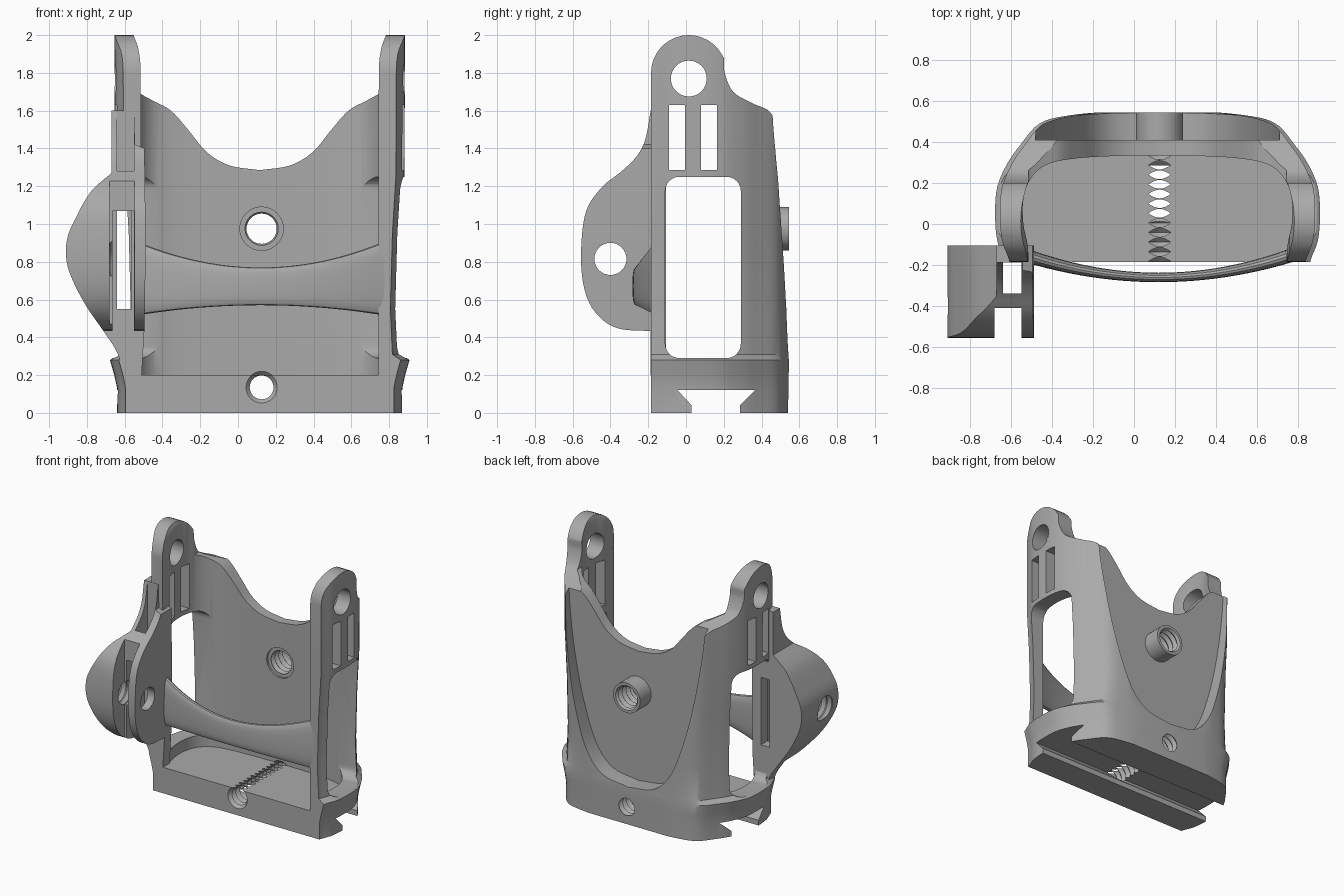
import bpy, bmesh, math
from mathutils import Vector

if "Cube" in bpy.data.objects:
    bpy.data.objects.remove(bpy.data.objects["Cube"], do_unlink=True)

grey = bpy.data.materials.new("satin grey")
grey.use_nodes = True
grey.diffuse_color = (0.4, 0.4, 0.4, 1)
grey.node_tree.nodes["Principled BSDF"].inputs["Base Color"].default_value = (0.4, 0.4, 0.4, 1)

CX = 0.115      # middle of the cuff
HX = 0.125      # middle of the screw holes


# ---------- helpers ----------
def place(axis, u, v, w):
    """Plane coordinates u, v and depth w along the axis."""
    return {"x": (w, u, v), "y": (u, w, v), "z": (u, v, w)}[axis]


def loft(name, rings):
    bm = bmesh.new()
    rows = [[bm.verts.new(p) for p in ring] for ring in rings]
    n = len(rows[0])
    for a, b in zip(rows, rows[1:]):
        for i in range(n):
            j = (i + 1) % n
            bm.faces.new((a[i], a[j], b[j], b[i]))
    bm.faces.new(rows[0])
    bm.faces.new(rows[-1])
    bmesh.ops.recalc_face_normals(bm, faces=bm.faces)
    mesh = bpy.data.meshes.new(name)
    bm.to_mesh(mesh)
    bm.free()
    obj = bpy.data.objects.new(name, mesh)
    bpy.context.collection.objects.link(obj)
    mesh.materials.append(grey)
    return obj


def prism(name, axis, pts, a, b):
    return loft(name, [[place(axis, u, v, w) for u, v in pts] for w in (a, b)])


def lathe(name, axis, u, v, rings, n=32):
    """Rings are (depth, radius) pairs around an axis through u, v."""
    turns = [math.tau * i / n for i in range(n)]
    return loft(name, [[place(axis, u + r * math.cos(t), v + r * math.sin(t), w) for t in turns]
                       for w, r in rings])


def thread(start, end, inner, outer, pitch=0.047):
    count = int((end - start) / pitch * 2)
    return [(start + i * pitch / 2, outer if i % 2 else inner) for i in range(count + 1)]


def curve(pts, steps=5):
    """Smooth curve through the points."""
    p = [Vector(q) for q in pts]
    p = [2 * p[0] - p[1]] + p + [2 * p[-1] - p[-2]]
    out = []
    for a, b, c, d in zip(p, p[1:], p[2:], p[3:]):
        for k in range(steps):
            t = k / steps
            out.append(tuple(0.5 * (2 * b + (c - a) * t + (2 * a - 5 * b + 4 * c - d) * t * t
                                    + (3 * b - a - 3 * c + d) * t ** 3)))
    return out + [tuple(pts[-1])]


def mirrored(half, centre=CX):
    """Half outline, ending on the middle line, completed on the other side."""
    return [(centre + u, v) for u, v in half] + [(centre - u, v) for u, v in reversed(half[:-1])]


def rectangle(u0, u1, v0, v1, r=0.0):
    if not r:
        return [(u0, v0), (u1, v0), (u1, v1), (u0, v1)]
    pts = []
    for k, (u, v) in enumerate([(u1 - r, v1 - r), (u0 + r, v1 - r), (u0 + r, v0 + r), (u1 - r, v0 + r)]):
        for i in range(7):
            t = math.pi / 2 * (k + i / 6)
            pts.append((u + r * math.cos(t), v + r * math.sin(t)))
    return pts


def box(x0, x1, y0, y1, z0, z1):
    return prism("cutter", "z", rectangle(x0, x1, y0, y1), z0, z1)


def carve(tool, *targets, how="DIFFERENCE"):
    tool.hide_render = True
    for obj in targets:
        mod = obj.modifiers.new("cut", "BOOLEAN")
        mod.operation, mod.solver, mod.object = how, "EXACT", tool
        bpy.context.view_layer.objects.active = obj
        bpy.ops.object.modifier_apply(modifier=mod.name)
    bpy.data.objects.remove(tool, do_unlink=True)


# ---------- cuff body: flared shell trimmed by its side profile ----------
outline = curve([(0.71, -0.3), (0.725, -0.18), (0.76, -0.08), (0.77, 0.05), (0.76, 0.18), (0.715, 0.29),
                 (0.655, 0.38), (0.56, 0.49), (0.42, 0.53), (0.2, 0.55), (0, 0.555)])
levels = [(-0.1, 0.98), (0.13, 0.98), (0.2, 1.0), (0.28, 1.03), (0.31, 0.97), (0.55, 0.955),
          (0.95, 0.97), (1.25, 0.995), (2.1, 1.0)]
body = loft("cuff_body", [[(x, y, z) for x, y in mirrored([(u * s, v) for u, v in outline])]
                          for z, s in levels])

ear = [(0.015 + 0.2 * math.cos(math.radians(a)), 1.8 + 0.2 * math.sin(math.radians(a)))
       for a in range(180, 24, -10)]
shoulder = curve([(0.2, 1.88), (0.205, 1.8), (0.25, 1.7), (0.35, 1.64), (0.43, 1.605), (0.465, 1.56),
                  (0.477, 1.5), (0.5, 1.2), (0.525, 0.9), (0.53, 0.6), (0.537, 0.4), (0.545, 0.27)])
side = [(-0.185, 0)] + ear + shoulder + [(0.54, 0)]
carve(prism("cutter", "x", side, -2, 2), body, how="INTERSECT")

# open cavity
cavity = curve([(0.63, -0.5), (0.63, -0.15), (0.655, 0), (0.655, 0.12), (0.62, 0.22), (0.54, 0.29),
                (0.4, 0.32), (0.2, 0.332), (0, 0.335)])
carve(prism("cutter", "z", mirrored(cavity), 0.2, 3), body)

# scooped rim between the ears
rim = [(0.67, 2.3), (0.668, 2.0)] + curve([(0.645, 1.94), (0.632, 1.85), (0.63, 1.69)]) + curve(
    [(0.625, 1.685), (0.56, 1.65), (0.47, 1.6), (0.38, 1.5), (0.28, 1.38), (0.16, 1.31), (0, 1.285)])
carve(prism("cutter", "y", mirrored(rim), -1, 1), body)

# flat recess on the back
recess = curve([(0.6, 2.2), (0.6, 1.75), (0.58, 1.4), (0.53, 1.05), (0.46, 0.75), (0.36, 0.48),
                (0.22, 0.33), (0, 0.29)])
carve(prism("cutter", "y", mirrored(recess), 0.41, 1), body)

# side windows, strap slots and pivot holes
carve(prism("cutter", "x", rectangle(-0.11, 0.29, 0.29, 1.25, 0.075), -2, 2), body)
for y in (-0.09, 0.08):
    carve(prism("cutter", "x", rectangle(y, y + 0.085, 1.285, 1.63), -2, 2), body)
carve(lathe("cutter", "x", 0.015, 1.77, [(-2, 0.095), (2, 0.095)]), body)

# dovetail channel under the base, and the threaded hole through it
dovetail = [(0.03, -0.1), (0.03, 0.04), (-0.045, 0.12), (0.365, 0.12), (0.285, 0.04), (0.285, -0.1)]
carve(prism("cutter", "x", dovetail, -2, 2), body)
carve(lathe("cutter", "y", HX, 0.135, thread(-0.3, 0.7, 0.063, 0.085)), body)

# ---------- threaded boss on the back ----------
boss = lathe("back_boss", "y", HX, 0.975, [(0.37, 0.115), (0.545, 0.115)], 40)
carve(lathe("cutter", "y", HX, 0.975, thread(0.2, 0.75, 0.08, 0.1)), body, boss)
carve(lathe("cutter", "y", HX, 0.975, [(0.2, 0.115), (0.35, 0.115)]), body)

# ---------- bowed front bar ----------
sections = []
for i in range(25):
    t = i / 12 - 1
    front, back = -0.284 + 0.1 * t * t, -0.238 + 0.125 * t * t
    low, high = 0.57 - 0.055 * t * t, 0.77 + 0.14 * t * t
    ring = []
    for k in range(20):
        c, s = math.cos(math.tau * k / 20), math.sin(math.tau * k / 20)
        c, s = (math.copysign(abs(q) ** 0.7, q) for q in (c, s))
        ring.append((0.12 + 0.66 * t, (front + back) / 2 + c * (back - front) / 2,
                     (low + high) / 2 + s * (high - low) / 2))
    sections.append(ring)
bar = loft("front_bar", sections)

# ---------- side clevis: bulged outer lobe and thin inner plate ----------
bulge = curve([(-0.67, 1.27), (-0.78, 1.17), (-0.86, 1.03), (-0.905, 0.92), (-0.907, 0.8), (-0.87, 0.69),
               (-0.8, 0.56), (-0.71, 0.43), (-0.64, 0.32), (-0.6, 0.2)])
inner = [(-0.51, 0.2), (-0.495, 0.45), (-0.488, 0.9), (-0.495, 1.4), (-0.545, 1.42), (-0.55, 1.6), (-0.67, 1.6)]
clevis = prism("side_clevis", "y", bulge + inner, -0.7, 0.1)
lobe = curve([(-0.187, 1.6), (-0.215, 1.45), (-0.26, 1.36), (-0.34, 1.28), (-0.44, 1.2), (-0.52, 1.09),
              (-0.55, 0.95), (-0.553, 0.75), (-0.52, 0.6), (-0.45, 0.5), (-0.35, 0.445), (-0.187, 0.433)])
carve(prism("cutter", "x", lobe + [(-0.187, 0.1), (-0.105, 0.1), (-0.105, 1.7), (-0.187, 1.7)], -2, 2),
      clevis, how="INTERSECT")

# gaps between the lobes, leaving a small bridge near the top
carve(box(-0.68, -0.548, -1, -0.41, 0, 2), clevis)
carve(box(-0.64, -0.55, -0.34, -0.187, 0, 2), clevis)
carve(box(-0.665, -0.55, -0.5, -0.19, 0, 1.07), clevis)
carve(box(-0.64, -0.565, -0.5, -0.05, 0.55, 1.07), clevis, body)

# threaded pivot hole outside, plain hole inside
carve(lathe("cutter", "x", -0.4, 0.815, thread(-1.1, -0.62, 0.085, 0.105)), clevis)
carve(lathe("cutter", "x", -0.4, 0.815, [(-0.62, 0.085), (-0.4, 0.085)]), clevis)

# ---------- smooth shading with sharp edges kept ----------
for obj in (body, boss, bar, clevis):
    bpy.ops.object.select_all(action="DESELECT")
    obj.select_set(True)
    bpy.context.view_layer.objects.active = obj
    bpy.ops.object.shade_smooth_by_angle(angle=math.radians(32))
